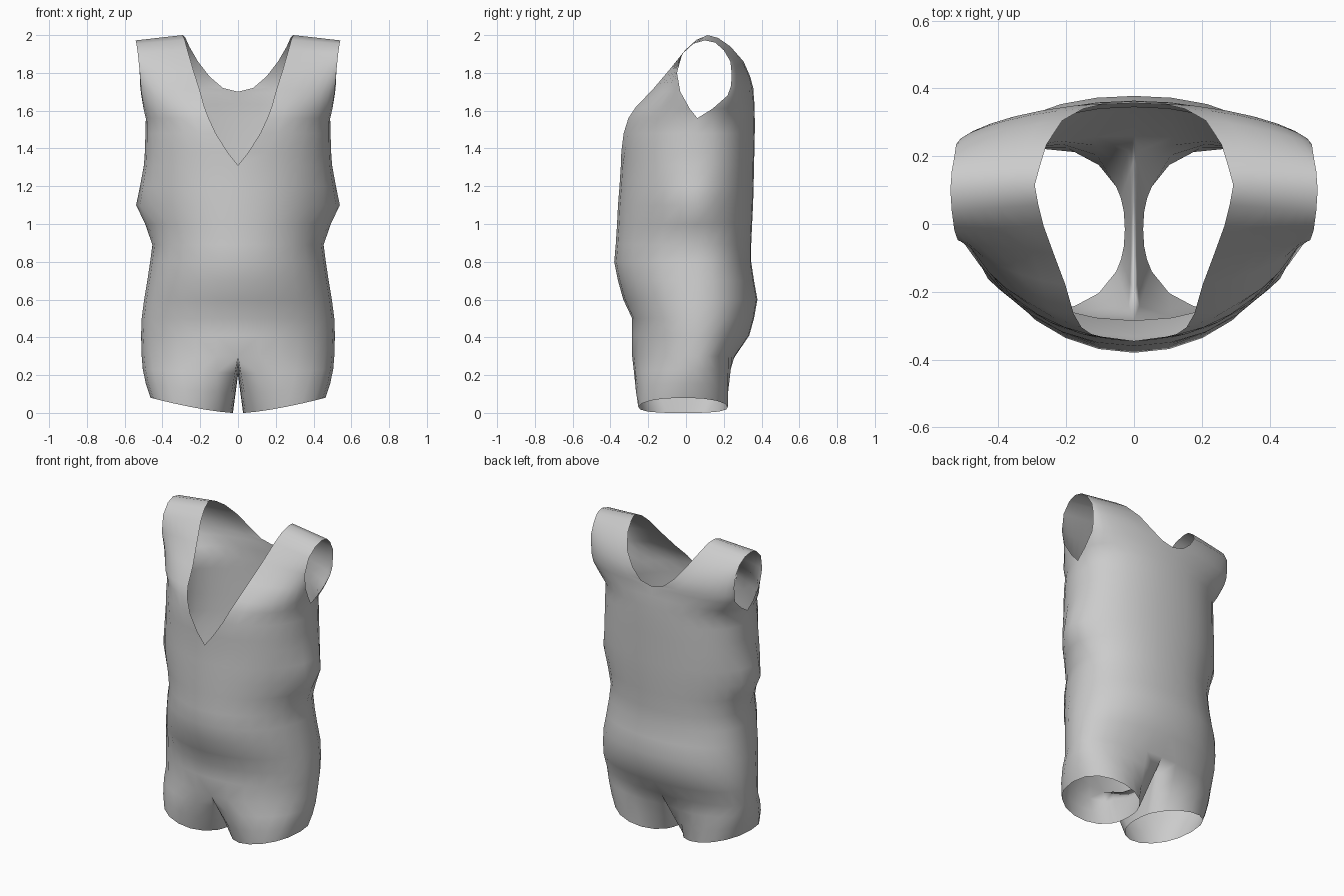
import bpy, bmesh, math
from mathutils import Vector

if "Cube" in bpy.data.objects:
    bpy.data.objects.remove(bpy.data.objects["Cube"])

M = 7          # columns per front / back quarter
CY = 0.06      # y of the side seam

# Torso sections: z, half width, front y, back y, half width of neck V
levels = [(.30, .510, -.285, .26, 0), (.41, .513, -.285, .335, 0),
          (.50, .51, -.285, .36, 0), (.60, .497, -.332, .378, 0),
          (.70, .48, -.36, .36, 0), (.80, .465, -.38, .345, 0),
          (.89, .452, -.372, .345, 0), (1.0, .47, -.365, .35, 0),
          (1.1, .49, -.36, .355, 0), (1.2, .497, -.352, .358, 0),
          (1.31, .497, -.345, .36, 0), (1.38, .493, -.345, .362, .055),
          (1.48, .49, -.342, .364, .118), (1.56, .488, -.325, .364, .155)]

# Shoulder rows: neck-edge point, arm-edge point, roundness
front_rows = [((.178, -.265, 1.62), (.50, .02, 1.61), 1.8),
              ((.203, -.178, 1.71), (.512, -.03, 1.70), 1.5),
              ((.238, -.085, 1.82), (.52, -.048, 1.80), 1.3),
              ((.267, -.005, 1.92), (.53, -.02, 1.90), 1.1),
              ((.282, .055, 1.975), (.538, .04, 1.955), 1)]
back_rows = [((0, .362, 1.64), (.50, .14, 1.61), 2.1),
             ((0, .357, 1.70), (.512, .22, 1.68), 1.8),
             ((.08, .356, 1.72), (.518, .238, 1.73), 1.6),
             ((.15, .34, 1.78), (.52, .242, 1.79), 1.5),
             ((.212, .305, 1.86), (.525, .235, 1.86), 1.3),
             ((.258, .235, 1.94), (.53, .20, 1.92), 1.1),
             ((.278, .17, 1.985), (.538, .155, 1.96), 1)]
ridge = ((.293, .115, 2.0), (.542, .10, 1.972), 1)


def sweep_row(neck, arm, p):
    """Rounded row of points running from the centre/neck edge outwards."""
    pts = []
    for i in range(M + 1):
        t = math.sin(math.pi / 2 * i / M)
        v = Vector(neck).lerp(Vector(arm), t)
        v.y = arm[1] + (neck[1] - arm[1]) * max(0, 1 - t ** p) ** (1 / p)
        pts.append(v)
    return pts


def body_row(z, w, yf, yb, neck):
    """Half ring: front centre (or neck edge), side seam, back centre."""
    a0 = math.asin(neck / w)
    front = []
    for i in range(M + 1):
        a = a0 + (math.pi / 2 - a0) * i / M
        front.append(Vector((w * math.sin(a), CY + (yf - CY) * math.cos(a), z)))
    back = sweep_row((0, yb, z), (w, CY, z), 2.2)
    ring = front + back[-2::-1]
    for v in ring:   # loose fold at the waist side
        if v.x > .3:
            v.x += .052 * math.exp(-((z - 1.1) / .11) ** 2 - ((v.y - .03) / .13) ** 2)
    return ring


bm = bmesh.new()


def skin(rows, closed=False):
    grid = [[bm.verts.new(v) for v in r] for r in rows]
    n = len(grid[0])
    for a, b in zip(grid, grid[1:]):
        for i in range(n if closed else n - 1):
            j = (i + 1) % n
            bm.faces.new((a[i], a[j], b[j], b[i]))


# Torso
torso = [body_row(*l) for l in levels]
skin(torso)

# Shoulder straps, front and back, meeting on the ridge
top = torso[-1]
skin([top[:M + 1]] + [sweep_row(*r) for r in front_rows + [ridge]])
skin([top[:M - 1:-1]] + [sweep_row(*r) for r in back_rows + [ridge]])

# Leg: half ring closed by the crotch line, swept to the tilted hem
crotch = [(0, .19, .265), (0, .09, .225), (0, 0, .20), (0, -.10, .22), (0, -.20, .265)]
upper = torso[0] + [Vector(c) for c in crotch]
n_out, n_in = len(torso[0]), len(crotch)
angles = [-152 + 304 * i / (n_out - 1) for i in range(n_out)]
angles += [152 + 56 * (i + 1) / (n_in + 1) for i in range(n_in)]
hem = []
for a in angles:
    c, s = math.cos(math.radians(a)), math.sin(math.radians(a))
    x = .245 + .218 * c
    y = -.015 + .238 * math.copysign(abs(s) ** .85, s)
    hem.append(Vector((x, y, .08 * max(0, (x - .027) / .436) ** 1.4)))
leg = []
for t in (0, .3, .65, 1):
    row = []
    for u, h in zip(upper, hem):
        v = u.lerp(h, t)
        if u.x > .05:
            swell = t * (1 - t)
            v.x += .04 * swell * u.x / .5
            v.y += .35 * swell * min(u.y, 0)
        row.append(v)
    leg.append(row)
skin(leg, closed=True)

bmesh.ops.remove_doubles(bm, verts=bm.verts, dist=.0008)
bmesh.ops.recalc_face_normals(bm, faces=bm.faces)
for f in bm.faces:
    f.smooth = True
me = bpy.data.meshes.new("sleeveless_bodysuit")
bm.to_mesh(me)
bm.free()
suit = bpy.data.objects.new("sleeveless_bodysuit", me)
bpy.context.collection.objects.link(suit)

# Left half
mirror = suit.modifiers.new("mirror", 'MIRROR')
mirror.use_axis[0] = True
mirror.merge_threshold = .001
